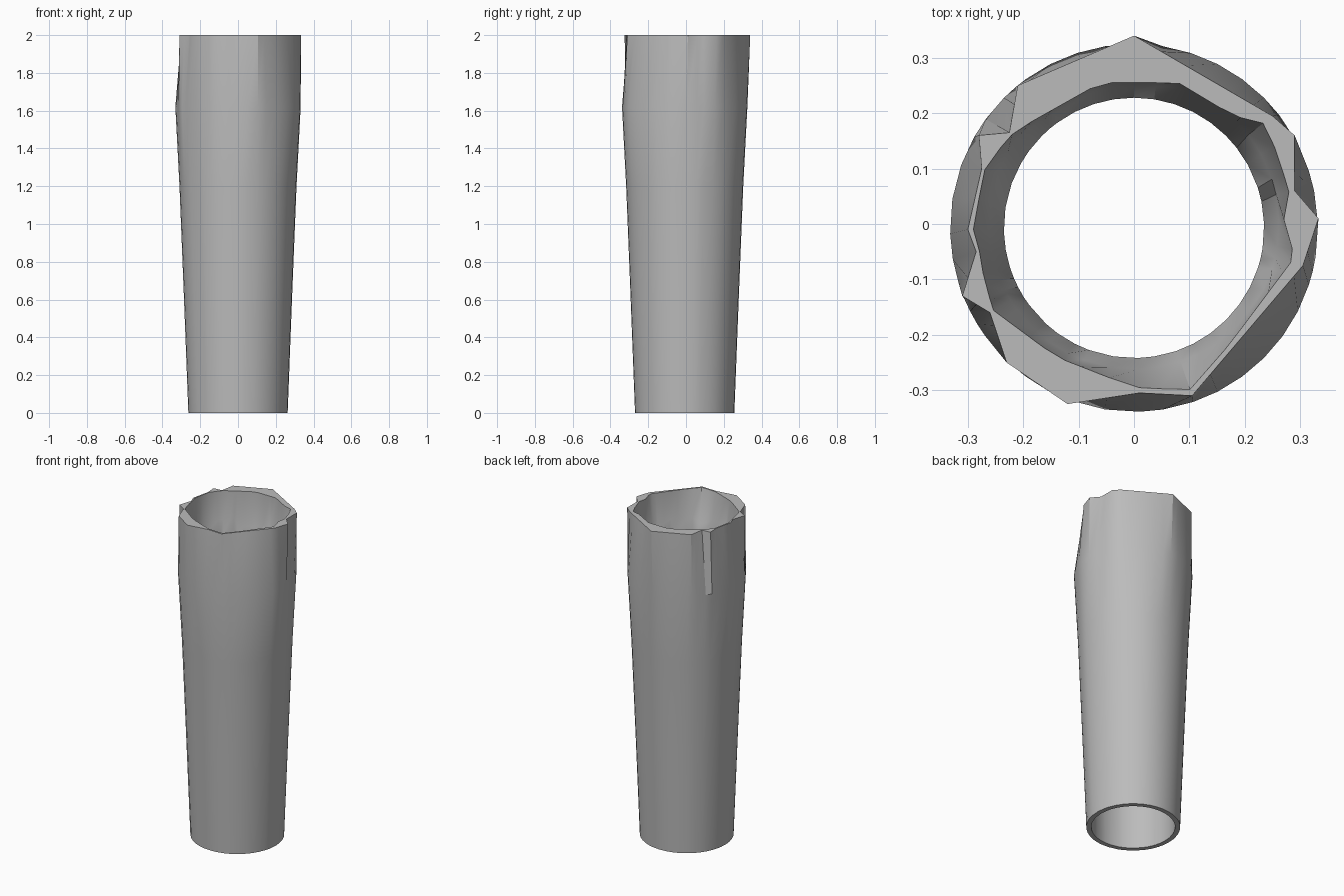
import bpy, bmesh, math, random
from mathutils import Vector

cube = bpy.data.objects.get("Cube")
if cube:
    bpy.data.objects.remove(cube, do_unlink=True)
random.seed(4)

# Ragged outlines of the top rim, counter-clockwise
RIM_OUT = [(.333, .01), (.29, .06), (.29, .16), (.25, .195), (0, .34), (-.21, .25),
           (-.225, .165), (-.28, .16), (-.275, .1), (-.30, -.01), (-.285, -.05),
           (-.31, -.13), (-.26, -.16), (-.23, -.25), (-.12, -.325), (.01, -.305),
           (.105, -.31), (.305, -.075)]
RIM_IN = [(.27, .01), (.28, .06), (.24, .18), (.18, .195), (.08, .255), (-.06, .255),
          (-.14, .21), (-.22, .165), (-.27, .1), (-.29, -.01), (-.28, -.06),
          (-.255, -.155), (-.14, -.24), (0, -.295), (.1, -.3), (.17, -.22), (.29, -.06)]
SHIFT = -.007  # lower body sits slightly forward


def angle(p):
    return math.atan2(p[1], p[0]) % math.tau


def outline_radius(outline, a):
    """Distance from the axis to the outline in direction a."""
    d = Vector((math.cos(a), math.sin(a)))
    for p, q in zip(outline, outline[1:] + outline[:1]):
        start = angle(p)
        span = (angle(q) - start) % math.tau
        if (a - start + 1e-5) % math.tau <= span + 2e-5:
            p, e = Vector(p), Vector(q) - Vector(p)
            return p.cross(e) / d.cross(e)
    return .3


# Columns run through every rim corner, with even ones in the gaps
columns = [angle(p) for p in RIM_OUT]
for i in range(40):
    a = i * math.tau / 40
    if all(abs((a - c + math.pi) % math.tau - math.pi) > .06 for c in columns):
        columns.append(a)
columns.sort()

bm = bmesh.new()


def ring(radius, height, shift=SHIFT):
    verts = []
    for a in columns:
        r = radius(a)
        verts.append(bm.verts.new((r * math.cos(a), r * math.sin(a) + shift, height())))
    return verts


def inner_rim(a):
    return min(outline_radius(RIM_IN, a), outline_radius(RIM_OUT, a) - .006)


# Outer wall, swelling upwards and ending in the dented rim
rings = [ring(lambda a, r=r: r, lambda z=z: z)
         for z, r in ((0, .263), (.6, .286), (1.2, .31), (1.62, .332))]
rings.append(ring(lambda a: outline_radius(RIM_OUT, a), lambda: 2, 0))
# Inner wall, with a rough ledge below the mouth
rings.append(ring(inner_rim, lambda: 2, 0))
rings.append(ring(lambda a: min(.262, inner_rim(a) * .97), lambda: random.uniform(1.78, 1.84), 0))
rings.append(ring(lambda a: .235, lambda: random.uniform(1.7, 1.78)))
rings.append(ring(lambda a: .235, lambda: 0))

n = len(columns)
for low, high in zip(rings, rings[1:] + rings[:1]):
    for i in range(n):
        j = (i + 1) % n
        bm.faces.new((low[i], low[j], high[j], high[i]))
bmesh.ops.recalc_face_normals(bm, faces=bm.faces)

mesh = bpy.data.meshes.new("hollow_tube")
bm.to_mesh(mesh)
bm.free()
tube = bpy.data.objects.new("hollow_tube", mesh)
bpy.context.collection.objects.link(tube)

# Plain grey material
grey = bpy.data.materials.new("plain_grey")
grey.use_nodes = True
grey.diffuse_color = (.5, .5, .5, 1)
grey.node_tree.nodes["Principled BSDF"].inputs["Base Color"].default_value = (.5, .5, .5, 1)
mesh.materials.append(grey)

bpy.context.view_layer.objects.active = tube
tube.select_set(True)
bpy.ops.object.shade_smooth_by_angle(angle=math.radians(30))
